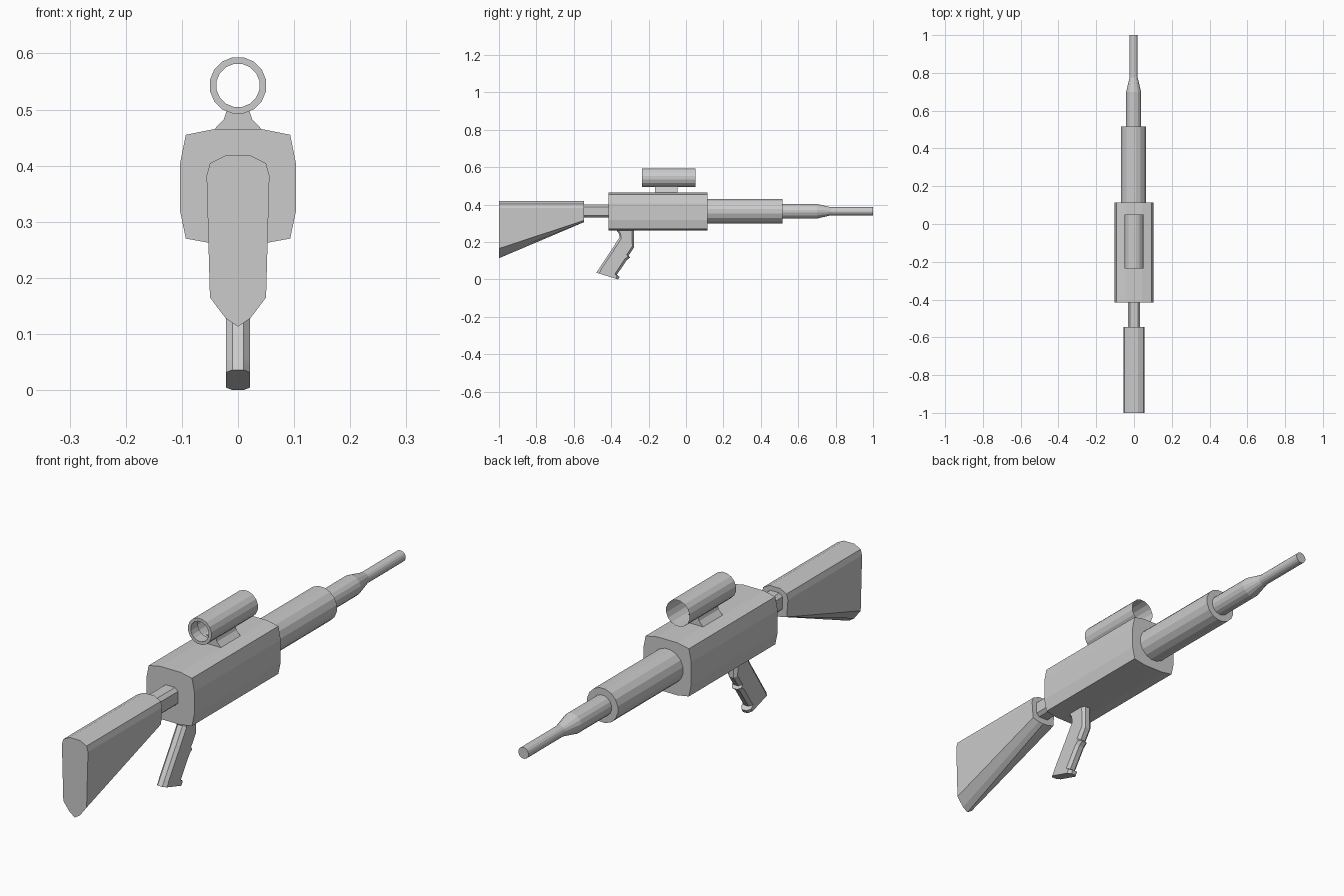
import bpy, math

if "Cube" in bpy.data.objects:
    bpy.data.objects.remove(bpy.data.objects["Cube"])


def make(name, verts, faces):
    me = bpy.data.meshes.new(name)
    me.from_pydata(verts, [], faces)
    me.update()
    ob = bpy.data.objects.new(name, me)
    bpy.context.collection.objects.link(ob)
    return ob


def loft(name, rings, caps=True):
    """Skin equal-length closed rings, optionally capping both ends."""
    n = len(rings[0])
    verts = [p for r in rings for p in r]
    faces = [(a * n + i, (a + 1) * n + i, (a + 1) * n + (i + 1) % n, a * n + (i + 1) % n)
             for a in range(len(rings) - 1) for i in range(n)]
    if caps:
        faces += [tuple(range(n)), tuple(range(len(verts) - 1, len(verts) - n - 1, -1))]
    return make(name, verts, faces)


def mirrored(half):
    """Complete a right-hand (x, z) outline, listed top to bottom."""
    return half + [(-x, z) for x, z in reversed(half) if x > 0]


def section(half, y):
    return [(x, y, z) for x, z in mirrored(half)]


def circle(r, y, z, x=0, n=16):
    return [(x + r * math.sin((i + .5) * 2 * math.pi / n), y,
             z + r * math.cos((i + .5) * 2 * math.pi / n)) for i in range(n)]


# Shoulder stock, tapering from a deep butt to a shallow front
butt = [(.022, .418), (.05, .404), (.056, .382), (.05, .165), (.022, .128), (0, .113)]
stock_front = [(.022, .418), (.05, .404), (.056, .382), (.051, .315), (.022, .308), (0, .306)]
loft("stock", [section(butt, -1), section(stock_front, -.545)])

# Neck joining stock and body
neck = [(.02, .40), (.033, .388), (.033, .342), (.02, .33)]
loft("stock_neck", [section(neck, -.56), section(neck, -.40)])

# Main body
body = [(.043, .465), (.093, .455), (.103, .405), (.103, .318), (.093, .27), (.043, .261)]
loft("body", [section(body, -.415), section(body, .115)])

# Fore-end and stepped barrel
loft("fore_end", [circle(.067, y, .364, -.002) for y in (.10, .515)])
loft("barrel", [circle(r, y, .364, -.002)
                for r, y in ((.04, .50), (.04, .70), (.022, .775), (.022, 1))])

# Open sight tube with a rim and short inner wall at the rear
loft("sight_tube", [circle(r, y, .543) for r, y in
                    ((.051, .05), (.051, -.235), (.039, -.235), (.039, -.19))], caps=False)

# Sight mount
mount = [(.02, .499), (.025, .483), (.043, .464)]
loft("sight_mount", [section(mount, -.165), section(mount, -.045)])

# Grip: slices given by back and front points (y, z), with chamfered edges
slices = [((-.377, .268), (-.278, .268)), ((-.36, .248), (-.278, .225)),
          ((-.355, .225), (-.278, .170)), ((-.395, .163), (-.307, .127)),
          ((-.400, .156), (-.298, .117)), ((-.408, .144), (-.316, .104)),
          ((-.466, .056), (-.370, .024)), ((-.472, .047), (-.355, .013)),
          ((-.480, .036), (-.363, .000))]
rings = []
for (by, bz), (fy, fz) in slices:
    def at(x, t):
        return (x, by + (fy - by) * t, bz + (fz - bz) * t)
    rings.append([at(x, t) for x, t in
                  ((.01, 0), (.021, .12), (.021, .88), (.01, 1),
                   (-.01, 1), (-.021, .88), (-.021, .12), (-.01, 0))])
loft("grip", rings)

# Consistent outward faces
import bmesh
for ob in bpy.context.collection.objects:
    bm = bmesh.new()
    bm.from_mesh(ob.data)
    bmesh.ops.recalc_face_normals(bm, faces=bm.faces)
    bm.to_mesh(ob.data)
    bm.free()
